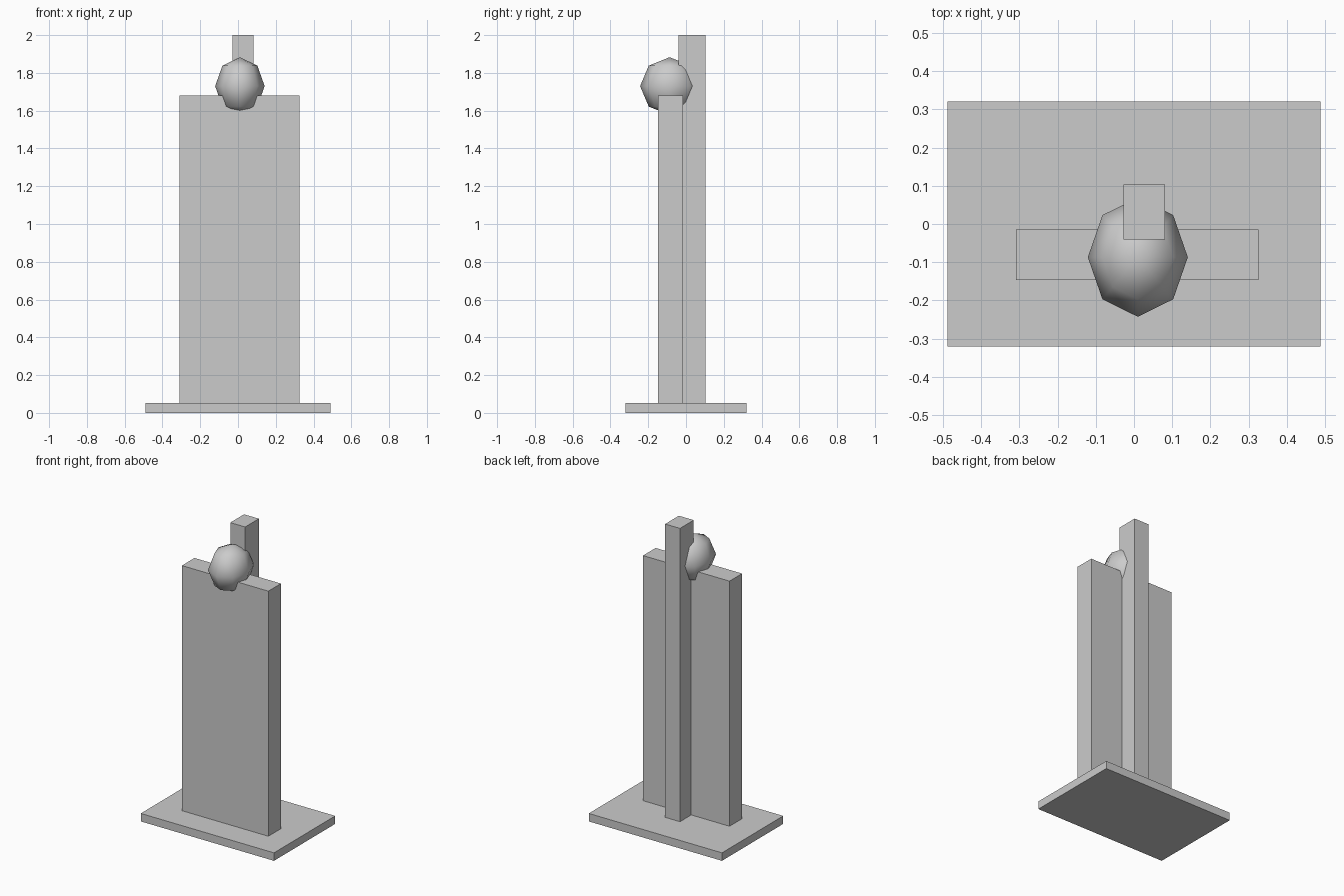
import bpy

if "Cube" in bpy.data.objects:
    bpy.data.objects.remove(bpy.data.objects["Cube"])


def box(name, x, y, z):
    """Box spanning the given (min, max) ranges."""
    spans = (x, y, z)
    bpy.ops.mesh.primitive_cube_add(size=1, location=[(a + b) / 2 for a, b in spans])
    obj = bpy.context.object
    obj.name = name
    obj.scale = [b - a for a, b in spans]
    bpy.ops.object.transform_apply(location=False, rotation=False, scale=True)
    return obj


# Ground slab, broad upright panel and the taller post behind it
box("base", (-0.489, 0.489), (-0.321, 0.321), (0.0, 0.053))
box("panel", (-0.309, 0.326), (-0.147, -0.015), (0.053, 1.68))
box("rear_post", (-0.028, 0.081), (-0.041, 0.103), (0.053, 2.0))

# Low-poly, smooth-shaded ball set into the top of the panel
bpy.ops.mesh.primitive_uv_sphere_add(segments=8, ring_count=4, radius=1,
                                     location=(0.01, -0.087, 1.73))
ball = bpy.context.object
ball.name = "ball"
ball.scale = (0.131, 0.156, 0.153)
bpy.ops.object.transform_apply(location=False, rotation=False, scale=True)
bpy.ops.object.shade_smooth()
